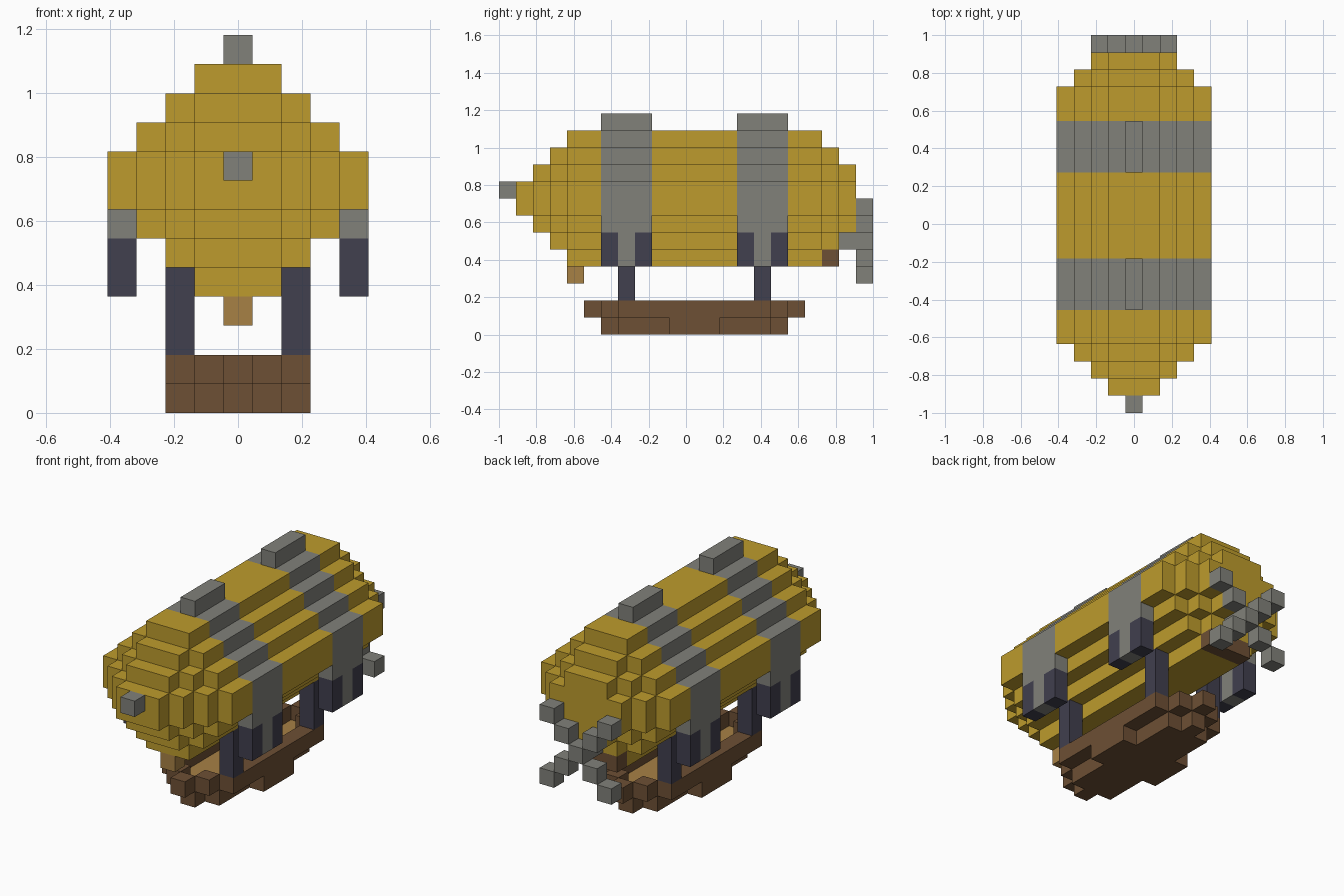
import bpy
import bmesh
from mathutils import Vector

if "Cube" in bpy.data.objects:
    bpy.data.objects.remove(bpy.data.objects["Cube"], do_unlink=True)

U = 1 / 11                      # edge of one block
LENGTH = 22                     # blocks along y


def material(name, rgb):
    m = bpy.data.materials.new(name)
    m.use_nodes = True
    m.diffuse_color = (*rgb, 1)
    m.node_tree.nodes["Principled BSDF"].inputs["Base Color"].default_value = (*rgb, 1)
    return m


YELLOW = material("mustard canvas", (0.51, 0.33, 0.026))
GREY = material("grey metal", (0.22, 0.22, 0.195))
DARK = material("dark strut", (0.052, 0.05, 0.077))
BROWN = material("brown wood", (0.155, 0.08, 0.035))
TAN = material("tan wood", (0.39, 0.22, 0.06))

parts = {}                      # part name -> {cell: material}


def fill(name, mat, xs, ys, zs, mirror=False):
    cells = parts.setdefault(name, {})
    for x in xs:
        for y in ys:
            for z in zs:
                cells[(x, y, z)] = mat
                if mirror:
                    cells[(-x, y, z)] = mat


def span(half):
    return range(-half, half + 1)


FRONT_BAND, REAR_BAND = range(6, 9), range(14, 17)

# Balloon: stepped octagon section, eroded one block per slice at both ends
section = {4: 1, 5: 2, 6: 3, 7: 4, 8: 4, 9: 3, 10: 2, 11: 1}
for y in range(1, 21):
    inset = max(0, 4 - y, y - 18)
    for z in range(4 + inset, 12 - inset):
        banded = z > 6 and (y in FRONT_BAND or y in REAR_BAND)
        fill("balloon", GREY if banded else YELLOW, span(section[z] - inset), [y], [z])

# Nose cap, tail block and front hook
fill("nose_cap", GREY, [0], [0], [8])
fill("tail_block", BROWN, span(1), [19], [4])
fill("front_hook", TAN, [0], [4], [3])

# Ridge fins, hanging brackets and gondola struts at each band
for label, band in (("front", FRONT_BAND), ("rear", REAR_BAND)):
    mid = band[1]
    fill(label + "_fin", GREY, [0], band, [12])
    fill(label + "_brackets", GREY, [4], band, [6], True)
    fill(label + "_brackets", GREY, [4], [mid], [4, 5], True)
    fill(label + "_brackets", DARK, [4], [band[0], band[2]], [4, 5], True)
    fill(label + "_struts", DARK, [2], [mid], [2, 3, 4], True)

# Propeller: shaft and crossed blades
fill("propeller", GREY, [0], [20], [5])
for i in span(2):
    fill("propeller", GREY, [i], [21], [5 + i, 5 - i])

# Gondola: stepped keel below an open rim
fill("gondola", BROWN, [0], range(6, 17), [0])
fill("gondola", BROWN, [1], range(7, 16), [0], True)
fill("gondola", BROWN, [2], range(10, 13), [0], True)
fill("gondola", BROWN, [2], range(7, 16), [1], True)
fill("gondola", BROWN, [1], [6, 16], [1], True)
fill("gondola", BROWN, [0], [5, 17], [1])

solid = set().union(*parts.values())


def world(p):
    return Vector((p[0] * U, (p[1] - LENGTH / 2) * U, p[2] * U))


def finish(name, bm, mats):
    mesh = bpy.data.meshes.new(name)
    bm.to_mesh(mesh)
    bm.free()
    for m in mats:
        mesh.materials.append(m)
    bpy.context.collection.objects.link(bpy.data.objects.new(name, mesh))


def build(name, cells):
    """Make only the exposed block sides, merged into flat panels."""
    mats = list(dict.fromkeys(cells.values()))
    bm = bmesh.new()
    verts = {}
    for cell, mat in cells.items():
        for axis in range(3):
            for side in (-1, 1):
                beside = list(cell)
                beside[axis] += side
                if tuple(beside) in solid:
                    continue
                a, b = (axis + 1) % 3, (axis + 2) % 3
                loop = []
                for da, db in ((-1, -1), (1, -1), (1, 1), (-1, 1))[::side]:
                    p = [cell[0], cell[1] + 0.5, cell[2] + 0.5]
                    p[axis] += side / 2
                    p[a] += da / 2
                    p[b] += db / 2
                    key = tuple(p)
                    if key not in verts:
                        verts[key] = bm.verts.new(world(p))
                    loop.append(verts[key])
                bm.faces.new(loop).material_index = mats.index(mat)
    bmesh.ops.dissolve_limit(bm, angle_limit=0.01, verts=bm.verts[:],
                             edges=bm.edges[:], delimit={'MATERIAL'})
    finish(name, bm, mats)


for part, blocks in parts.items():
    build(part, blocks)

# Gondola floor: thin planks lying inside the rim
bm = bmesh.new()
for half, first, last in ((1.5, 7, 16), (0.5, 6, 7), (0.5, 16, 17)):
    box = bmesh.ops.create_cube(bm, size=1)["verts"]
    bmesh.ops.scale(bm, verts=box, vec=(2 * half * U, (last - first) * U, 0.006))
    bmesh.ops.translate(bm, verts=box, vec=world((0, (first + last) / 2, 1)) + Vector((0, 0, 0.003)))
finish("gondola_floor", bm, [TAN])
